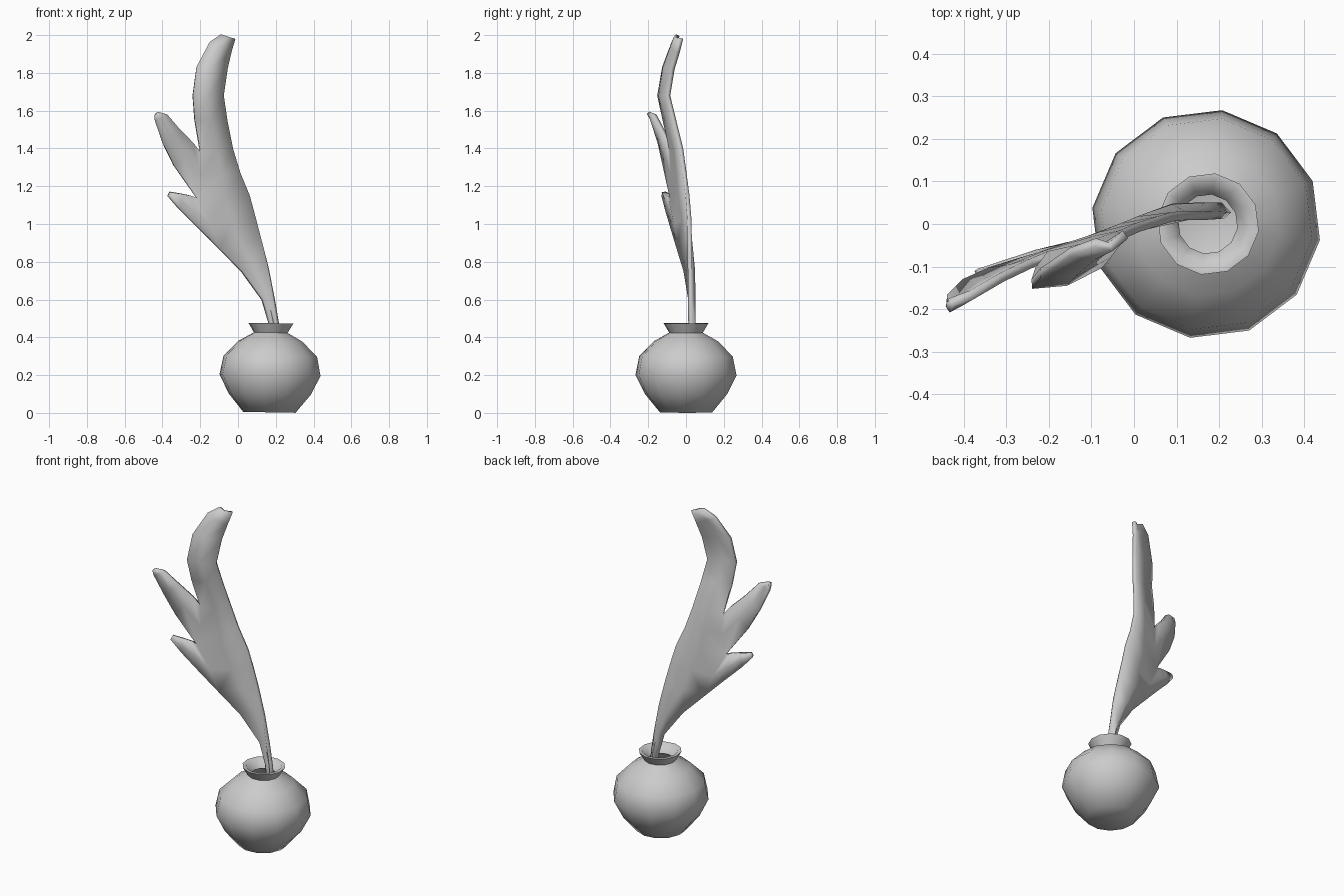
import bpy, bmesh, math
from mathutils import Matrix

cube = bpy.data.objects.get("Cube")
if cube:
    bpy.data.objects.remove(cube, do_unlink=True)

colour = (0.6, 0.6, 0.6, 1)
grey = bpy.data.materials.new("plain grey")
grey.use_nodes = True
grey.diffuse_color = colour
grey.node_tree.nodes["Principled BSDF"].inputs["Base Color"].default_value = colour


def finish(bm, name):
    """Turn the mesh under construction into a smooth shaded object."""
    bmesh.ops.recalc_face_normals(bm, faces=bm.faces)
    mesh = bpy.data.meshes.new(name)
    bm.to_mesh(mesh)
    bm.free()
    mesh.materials.append(grey)
    part = bpy.data.objects.new(name, mesh)
    bpy.context.collection.objects.link(part)
    bpy.ops.object.select_all(action='DESELECT')
    part.select_set(True)
    bpy.context.view_layer.objects.active = part
    bpy.ops.object.shade_smooth_by_angle(angle=math.radians(75))
    return part


def bridge(bm, rows, closed=False):
    """Join neighbouring rows of vertices with quads."""
    for low, high in zip(rows, rows[1:]):
        count = len(low)
        for i in range(count if closed else count - 1):
            j = (i + 1) % count
            bm.faces.new((low[i], low[j], high[j], high[i]))


# Vase: twelve-sided turned pot, whose inner wall follows the outer one
sides = 12
wall = 0.02
outer = [(0.14, 0.003), (0.22, 0.1), (0.27, 0.2), (0.25, 0.3),
         (0.17, 0.38), (0.09, 0.425), (0.12, 0.475)]
inner = [(radius - wall, height) for radius, height in reversed(outer[1:])]
inner.append((outer[0][0] - wall, outer[0][1] + wall))

bm = bmesh.new()
rings = []
for radius, height in outer + inner:
    ring = []
    for i in range(sides):
        angle = math.tau * i / sides - math.radians(8)
        ring.append(bm.verts.new((radius * math.cos(angle), radius * math.sin(angle), height)))
    rings.append(ring)
bridge(bm, rings, closed=True)
bm.faces.new(rings[0])
bm.faces.new(rings[-1])
lean = Matrix.Rotation(math.radians(1), 3, 'Y')
bmesh.ops.rotate(bm, verts=bm.verts, matrix=lean)
bmesh.ops.translate(bm, verts=bm.verts, vec=(0.166, 0, 0))
finish(bm, "vase")


# Leaf: thin folded sheet, given by its two edges as seen from the front
def sheet_depth(x, z):
    """The sheet swings forward to the right side and bulges near the tip."""
    swing = 0.3 * (min(x, 0.1) - 0.1)
    bulge = 0.06 * math.exp(-((z - 1.7) / 0.2) ** 2)
    return 0.02 + swing - bulge


def fold_row(bm, left, right):
    """Make left, middle and right vertices; the fold turns from valley to ridge."""
    middle = ((left[0] + right[0]) / 2, (left[1] + right[1]) / 2)
    fold = max(-0.02, min(0.02, 0.04 * (1.25 - middle[1])))
    row = []
    for (x, z), shift in ((left, 0), (middle, fold), (right, 0)):
        row.append(bm.verts.new((x, sheet_depth(x, z) + shift, z)))
    return row


blade_left = [(0.19, 0.3), (0.17, 0.47), (0.13, 0.6), (0.02, 0.75), (-0.1, 0.87),
              (-0.15, 1), (-0.22, 1.14), (-0.2, 1.26), (-0.2, 1.38), (-0.23, 1.55),
              (-0.24, 1.68), (-0.22, 1.83), (-0.15, 1.96), (-0.09, 2)]
blade_right = [(0.22, 0.3), (0.21, 0.47), (0.19, 0.6), (0.16, 0.77), (0.12, 0.93),
               (0.09, 1.04), (0.06, 1.15), (0.01, 1.27), (-0.03, 1.4), (-0.06, 1.55),
               (-0.08, 1.68), (-0.06, 1.82), (-0.04, 1.91), (-0.02, 1.98)]
lower_lobe = [((-0.21, 0.98), (-0.25, 1.15)), ((-0.31, 1.08), (-0.3, 1.16)),
              ((-0.37, 1.15), (-0.36, 1.17))]
upper_lobe = [((-0.34, 1.31), (-0.24, 1.43)), ((-0.4, 1.43), (-0.31, 1.5)),
              ((-0.44, 1.55), (-0.38, 1.58)), ((-0.44, 1.58), (-0.43, 1.59))]

bm = bmesh.new()
blade = [fold_row(bm, left, right) for left, right in zip(blade_left, blade_right)]
bridge(bm, blade)
# Each lobe grows out of three points on the left edge of the blade
for first, lobe in ((4, lower_lobe), (6, upper_lobe)):
    root = [row[0] for row in blade[first:first + 3]]
    bridge(bm, [root] + [fold_row(bm, left, right) for left, right in lobe])
leaf = finish(bm, "leaf")
thickness = leaf.modifiers.new("thickness", 'SOLIDIFY')
thickness.thickness = 0.022
thickness.offset = 0
